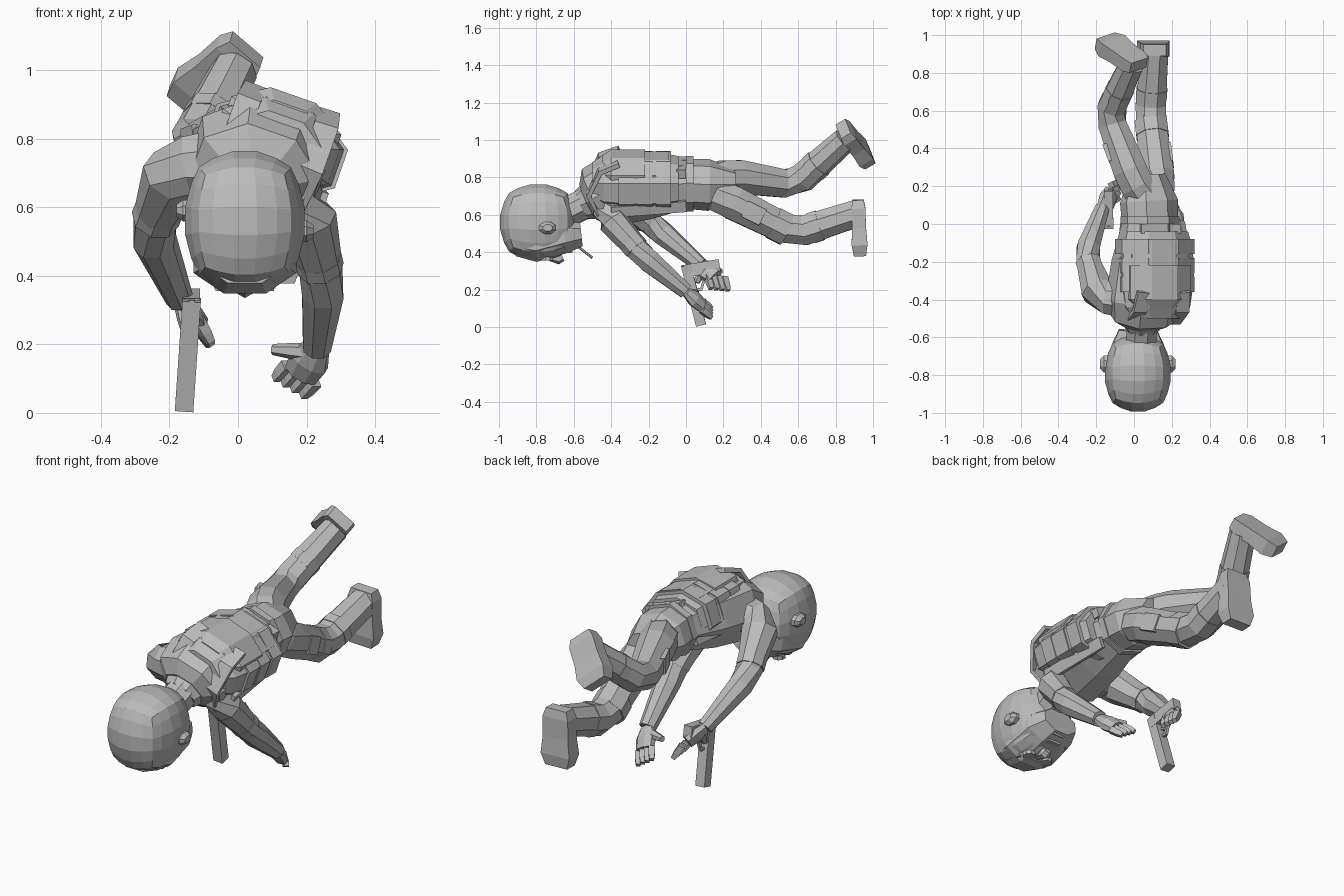
import bpy
import bmesh
import math
from mathutils import Vector

cube = bpy.data.objects.get("Cube")
if cube:
    bpy.data.objects.remove(cube, do_unlink=True)

grey = bpy.data.materials.new("plain grey")
grey.use_nodes = True
grey.diffuse_color = (.5, .5, .5, 1)
grey.node_tree.nodes["Principled BSDF"].inputs["Base Color"].default_value = grey.diffuse_color

LEFT, REAR, UP = Vector((1, 0, 0)), Vector((0, 1, 0)), Vector((0, 0, 1))
# The torso is rolled a little towards its left
TORSO_BACK = (UP + LEFT * .35).normalized()
TORSO_LEFT = REAR.cross(TORSO_BACK)


def finish(name, bm):
    """Turn a bmesh into a flat-shaded grey object."""
    bmesh.ops.recalc_face_normals(bm, faces=bm.faces)
    mesh = bpy.data.meshes.new(name)
    bm.to_mesh(mesh)
    bm.free()
    mesh.materials.append(grey)
    obj = bpy.data.objects.new(name, mesh)
    bpy.context.collection.objects.link(obj)


def loft(name, points, radii, up=UP, sides=8, flat=1):
    """Skin rings along a path; flat is the height of each ring over its width."""
    bm = bmesh.new()
    rings = []
    last = len(points) - 1
    for i, (point, radius) in enumerate(zip(points, radii)):
        along = points[min(i + 1, last)] - points[max(i - 1, 0)]
        across = along.cross(up).normalized()
        top = across.cross(along).normalized()
        corner = radius / math.cos(math.pi / sides)
        ring = []
        for j in range(sides):
            angle = (j + .5) * math.tau / sides
            offset = across * math.cos(angle) + top * math.sin(angle) * flat
            ring.append(bm.verts.new(point + offset * corner))
        rings.append(ring)
    for ring, following in zip(rings, rings[1:]):
        for j in range(sides):
            k = (j + 1) % sides
            bm.faces.new((ring[j], ring[k], following[k], following[j]))
    bm.faces.new(rings[0])
    bm.faces.new(rings[last])
    finish(name, bm)


def bar(name, start, end, radius, up=UP, sides=4, flat=1):
    """Straight prism between two points."""
    loft(name, [start, end], [radius, radius], up, sides, flat)


def limb(name, joints, radii, flat=1):
    """Tapering tube whose inner joints are softened into two rings each."""
    points, sizes = [joints[0]], [radii[0]]
    for i in range(1, len(joints) - 1):
        for other in (i - 1, i + 1):
            points.append(joints[i].lerp(joints[other], .15))
            sizes.append(radii[i])
    loft(name, points + [joints[-1]], sizes + [radii[-1]], flat=flat)


def cuff(name, start, end, low, high, radius):
    """Band around a limb, between two fractions of its length."""
    bar(name, start.lerp(end, low), start.lerp(end, high), radius, sides=8)


def on_torso(y, left, back):
    """Point on the torso, given its distance to the left and to the back."""
    return Vector((.1, y, .75)) + TORSO_LEFT * left + TORSO_BACK * back


def blob(name, centre, size, cuts, roundness):
    """Rounded block made of quads."""
    bm = bmesh.new()
    bmesh.ops.create_cube(bm, size=2)
    bmesh.ops.subdivide_edges(bm, edges=bm.edges[:], cuts=cuts, use_grid_fill=True)
    for v in bm.verts:
        v.co = centre + v.co.lerp(v.co.normalized(), roundness) * size
    finish(name, bm)


# Torso, pelvis, neck and collar
chest, waist = on_torso(-.4, -.03, -.03), on_torso(0, -.02, .01)
pelvis, crotch = Vector((.08, .12, .76)), Vector((.07, .26, .76))
throat, nape = Vector((.03, -.7, .58)), Vector((.05, -.48, .69))
loft("torso", [throat.lerp(nape, .8), nape, chest, chest.lerp(waist, .5), waist, pelvis, crotch],
     [.11, .18, .2, .18, .14, .145, .09], TORSO_BACK, flat=.87)
bar("neck", throat, nape, .08, sides=8)
loft("collar", [throat.lerp(nape, .65), nape], [.085, .12], TORSO_BACK, flat=.9)
bar("belt", waist, waist + REAR * .04, .146, TORSO_BACK, sides=8, flat=.93)

# Vest with layered back panels
loft("vest", [on_torso(y, 0, .03) for y in (-.5, -.44, -.3, -.14, -.04)],
     [.13, .18, .2, .195, .17], TORSO_BACK, flat=.7)
loft("upper_back_panel", [on_torso(y, 0, .08) for y in (-.45, -.4, -.22)],
     [.12, .17, .17], TORSO_BACK, flat=.63)
bar("lower_back_panel", on_torso(-.22, 0, .08), on_torso(-.09, 0, .08), .16, TORSO_BACK, sides=8, flat=.6)
for i in range(3):
    front = on_torso(-.36 + i * .1, 0, .03)
    bar(f"vest_band_{i}", front, front + REAR * .08, .203, TORSO_BACK, sides=8, flat=.7)

# Straps and pouches on both sides of the vest
for side, tag in ((-1, "right"), (1, "left")):
    pouch = on_torso(-.05, side * .08, .11)
    bar(tag + "_back_pouch", pouch, pouch + REAR * .05, .03, TORSO_BACK, flat=.8)
    strap = [on_torso(-.36, side * .11, .17), on_torso(-.46, side * .12, .13),
             on_torso(-.52, side * .12, 0), on_torso(-.44, side * .1, -.16)]
    loft(tag + "_shoulder_strap", strap, [.012] * len(strap), TORSO_LEFT, sides=4, flat=3)
    bar(tag + "_side_strap", on_torso(-.4, side * .18, -.08), on_torso(0, side * .14, -.06),
        .012, TORSO_BACK, flat=2.5)

# Head, face down
head = Vector((.02, -.79, .56))
blob("skull", head, Vector((.18, .21, .21)), cuts=4, roundness=.85)
jaw = [head + REAR * y - UP * z for y, z in ((-.11, .1), (-.02, .11), (.14, .07), (.23, .06))]
loft("face", jaw, [.12, .15, .14, .1], flat=.68)
mouth = head + REAR * .17 - UP * .15
bar("mouth", mouth - LEFT * .04, mouth + LEFT * .04, .014)
stick = mouth + LEFT * .03 + (REAR + UP) * .03
bar("mouth_stick", stick, stick + (REAR * .9 - UP * .7) * .1, .006, sides=6)
eyes = head + REAR * .05 - UP * .185
loft("nose", [eyes, eyes + REAR * .06 - UP * .01, eyes + REAR * .08], [.015, .026, .02], sides=6)
for side, tag in ((-1, "right"), (1, "left")):
    eye = eyes + LEFT * side * .055
    bar(tag + "_lens", eye, eye - UP * .02, .03, REAR, sides=8)
    brow = eye - REAR * .05
    bar(tag + "_brow", brow - LEFT * .035, brow + LEFT * .035, .012)
    ear = head + LEFT * side * .15 + REAR * .05 - UP * side * .03
    loft(tag + "_ear", [ear, ear + LEFT * side * .03, ear + LEFT * side * .05],
         [.045, .045, .025], sides=8, flat=.7)

# Arms: inner shoulder, shoulder, elbow, wrist
right_elbow, right_wrist = Vector((-.255, -.16, .53)), Vector((-.17, .08, .33))
right_shoulder = Vector((-.18, -.39, .72))
limb("right_arm", [chest, right_shoulder, right_elbow, right_wrist], [.12, .085, .06, .038])
cuff("right_sleeve_cuff", right_shoulder, right_elbow, .68, .82, .066)
left_elbow, left_wrist = Vector((.25, -.23, .38)), Vector((.23, 0, .19))
left_shoulder = Vector((.2, -.42, .6))
limb("left_arm", [chest, left_shoulder, left_elbow, left_wrist], [.12, .075, .06, .04])
cuff("left_sleeve_cuff", left_shoulder, left_elbow, .68, .82, .064)

# Hands: each is a palm, a thumb and a row of four fingers
left_knuckles, right_knuckles = Vector((.185, .085, .115)), Vector((-.12, .16, .27))
hands = (
    ("left", left_wrist, left_knuckles, Vector((-.12, .04, .01)),
     Vector((.08, 0, -.05)), Vector((-.035, .05, -.04))),
    ("right", right_wrist, right_knuckles, Vector((.01, -.04, -.08)),
     Vector((0, .09, -.01)), Vector((.04, .02, -.07))),
)
for tag, wrist, knuckles, thumb, row, reach in hands:
    middle = wrist.lerp(knuckles, .5)
    loft(tag + "_palm", [wrist, middle, knuckles], [.038, .058, .05], row.cross(reach), flat=.6)
    base = wrist.lerp(knuckles, .2)
    loft(tag + "_thumb", [base, base + thumb * .5, base + thumb], [.024, .021, .014], sides=6)
    for i in range(4):
        root = knuckles + row * (i / 3 - .5)
        loft(f"{tag}_finger_{i}", [root, root + reach * .6, root + reach], [.016, .015, .011], sides=4)

# Pistol, muzzle down
breech, muzzle = Vector((-.135, 0, .33)), Vector((-.157, .08, .01))
bar("pistol_slide", breech, muzzle, .027, REAR)
bar("pistol_grip", breech - UP * .03, breech + REAR * .18, .024, flat=1.4)
guard = breech.lerp(muzzle, .4)
loft("trigger_guard", [guard, guard + REAR * .05, guard + (REAR + UP) * .07, guard + REAR * .06 + UP * .1],
     [.008] * 4, LEFT, sides=4)
bar("pistol_sight", breech - REAR * .02, breech.lerp(muzzle, .1) - REAR * .02, .008, REAR)

# Legs: pelvis, hip, knee, ankle
right_hip, right_knee, right_ankle = Vector((0, .23, .81)), Vector((-.135, .58, .76)), Vector((-.01, .85, 1))
limb("right_leg", [pelvis, right_hip, right_knee, right_ankle], [.1, .09, .075, .064])
cuff("right_boot_cuff", right_knee, right_ankle, .36, .48, .074)
left_hip, left_knee, left_ankle = Vector((.13, .2, .69)), Vector((.085, .58, .5)), Vector((.11, .92, .61))
limb("left_leg", [pelvis, left_hip, left_knee, left_ankle], [.1, .09, .08, .072])
cuff("left_boot_cuff", left_knee, left_ankle, .26, .4, .082)
cuff("left_knee_pad", left_hip, left_knee, .7, .9, .086)

# Thigh pouches on the outer sides
for tag, hip, knee, outward in (("right", right_hip, right_knee, -LEFT), ("left", left_hip, left_knee, LEFT)):
    offset = outward * .07
    bar(tag + "_thigh_pouch", hip.lerp(knee, .3) + offset, hip.lerp(knee, .55) + offset, .023, flat=2)

# Boots: heel, instep, ball and toe, spaced along a flat sole
boots = (
    ("right", right_ankle + Vector((.035, -.01, .06)), Vector((-.18, .13, -.16)), Vector((.33, .68, .65))),
    ("left", left_ankle + UP * .07, Vector((-.01, .01, -.3)), REAR),
)
for tag, heel, length, sole in boots:
    loft(tag + "_boot", [heel + length * t for t in (0, .15, .5, .8, 1)],
         [.06, .075, .075, .085, .065], sole, sides=4, flat=.5)
